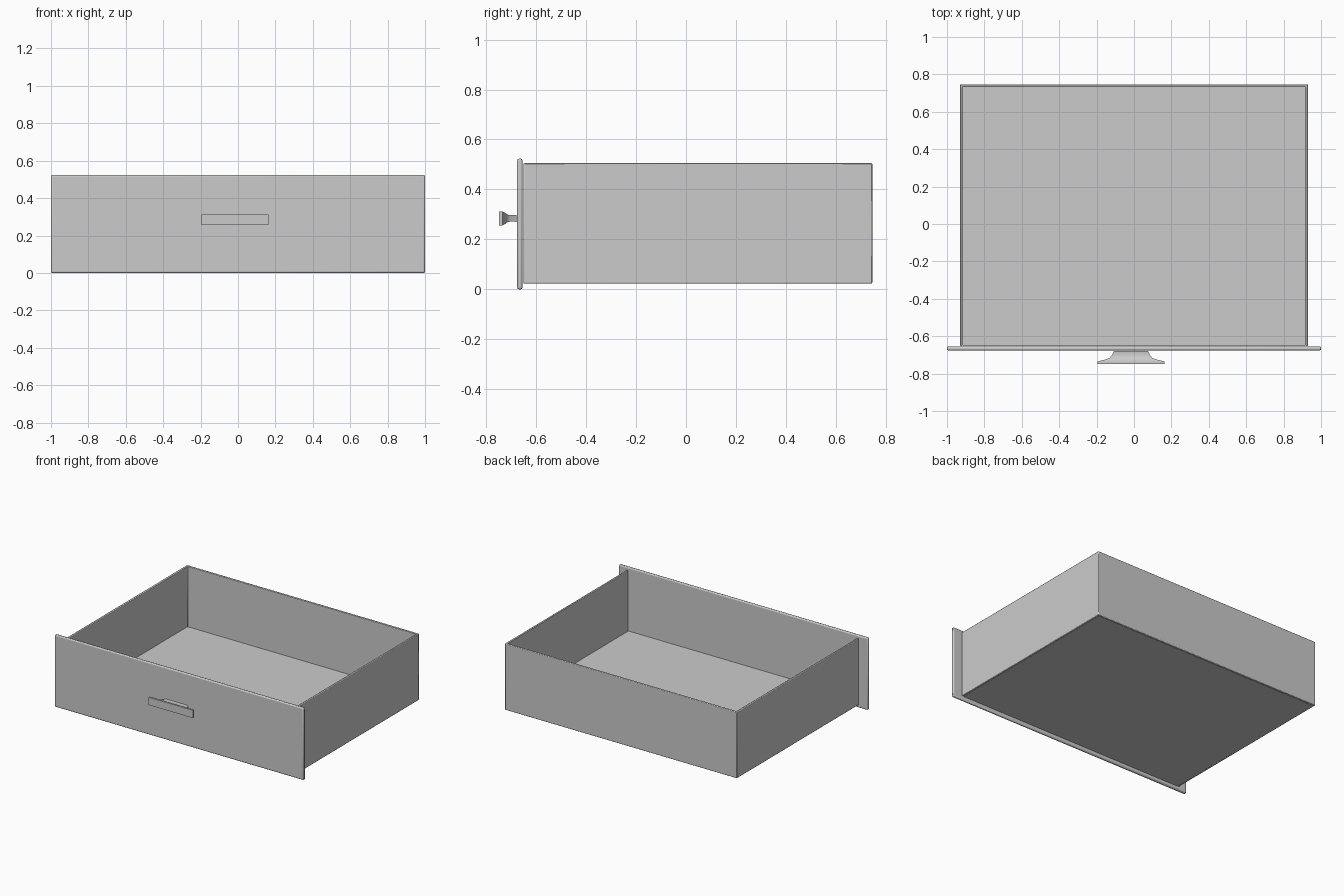
import bpy, bmesh

if "Cube" in bpy.data.objects:
    bpy.data.objects.remove(bpy.data.objects["Cube"])


def finish(obj, bevel=0.0, segments=2):
    if bevel:
        mod = obj.modifiers.new("soft_edges", 'BEVEL')
        mod.width = bevel
        mod.segments = segments
        mod.limit_method = 'ANGLE'
    bpy.ops.object.select_all(action='DESELECT')
    obj.select_set(True)
    bpy.context.view_layer.objects.active = obj
    bpy.ops.object.shade_smooth_by_angle()


def mesh_object(name, bm):
    bmesh.ops.recalc_face_normals(bm, faces=bm.faces)
    mesh = bpy.data.meshes.new(name)
    bm.to_mesh(mesh)
    bm.free()
    obj = bpy.data.objects.new(name, mesh)
    bpy.context.collection.objects.link(obj)
    return obj


def box(name, lo, hi, bevel):
    bm = bmesh.new()
    bmesh.ops.create_cube(bm, size=1)
    for v in bm.verts:
        v.co = [(a + b) / 2 + c * (b - a) for a, b, c in zip(lo, hi, v.co)]
    finish(mesh_object(name, bm), bevel)


# Front panel
box("front_panel", (-1, -0.676, 0), (1, -0.655, 0.523), 0.007)

# Drawer tray: U-shaped wall outline, open at the front
X, Y0, Y1, T = 0.931, -0.651, 0.746, 0.013
Z0, Z1, FLOOR = 0.023, 0.505, 0.065
outline = [(-X, Y0), (-X, Y1), (X, Y1), (X, Y0),
           (X - T, Y0), (X - T, Y1 - T), (-X + T, Y1 - T), (-X + T, Y0)]
bm = bmesh.new()
face = bm.faces.new([bm.verts.new((x, y, Z0)) for x, y in outline])
top = bmesh.ops.extrude_face_region(bm, geom=[face])["geom"]
for v in top:
    if isinstance(v, bmesh.types.BMVert):
        v.co.z = Z1
finish(mesh_object("drawer_walls", bm), 0.004)

# Drawer floor
box("drawer_floor", (-X + T, Y0, Z0), (X - T, Y1 - T, FLOOR), 0)

# Handle: rectangular sections (y, half width, half height) lofted from grip to stem
sections = [(-0.748, 0.179, 0.028), (-0.735, 0.179, 0.028), (-0.724, 0.135, 0.022),
            (-0.716, 0.114, 0.016), (-0.706, 0.105, 0.013), (-0.690, 0.097, 0.013),
            (-0.679, 0.091, 0.014)]
CX, CZ = -0.016, 0.284
bm = bmesh.new()
rings = [[bm.verts.new((CX + sx * hx, y, CZ + sz * hz))
          for sx, sz in ((-1, -1), (1, -1), (1, 1), (-1, 1))]
         for y, hx, hz in sections]
for a, b in zip(rings, rings[1:]):
    for i in range(4):
        j = (i + 1) % 4
        bm.faces.new((a[i], a[j], b[j], b[i]))
bm.faces.new(rings[0])
bm.faces.new(rings[-1])
finish(mesh_object("handle", bm))
